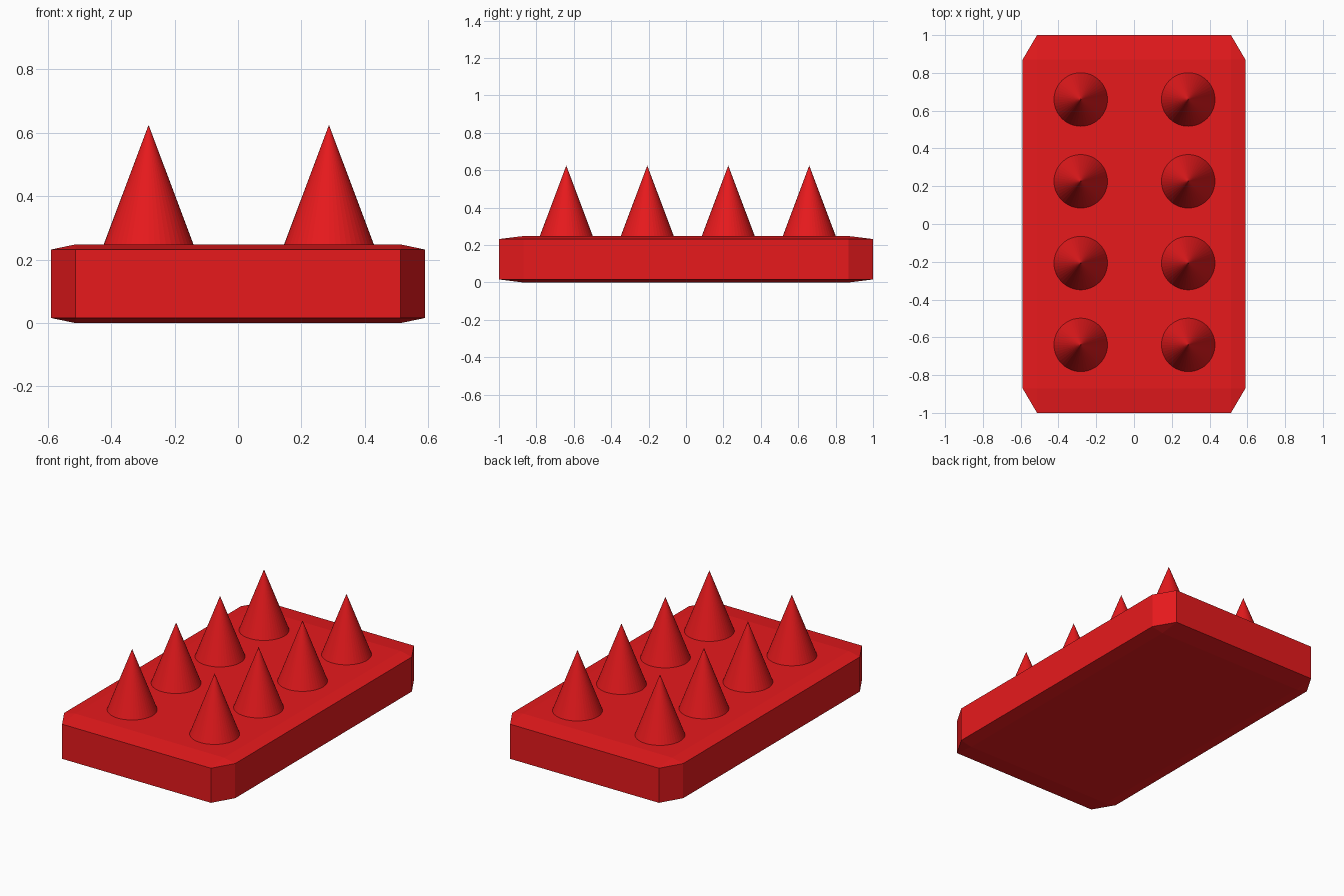
import bpy, bmesh

if "Cube" in bpy.data.objects:
    bpy.data.objects.remove(bpy.data.objects["Cube"])

red = bpy.data.materials.new("red")
red.diffuse_color = (0.8, 0.01, 0.012, 1)
red.use_nodes = True
red.node_tree.nodes["Principled BSDF"].inputs["Base Color"].default_value = red.diffuse_color


def finish(name, bm, location=(0, 0, 0)):
    mesh = bpy.data.meshes.new(name)
    bm.to_mesh(mesh)
    bm.free()
    mesh.materials.append(red)
    obj = bpy.data.objects.new(name, mesh)
    obj.location = location
    bpy.context.collection.objects.link(obj)
    return obj


# Base slab: chamfered cube, then stretched so the chamfers stretch with it
bm = bmesh.new()
bmesh.ops.create_cube(bm, size=2)
bmesh.ops.bevel(bm, geom=bm.edges[:], offset=0.13, offset_type='OFFSET',
                segments=1, profile=0.5, affect='EDGES')
bmesh.ops.scale(bm, vec=(0.59, 1.0, 0.124), verts=bm.verts)
finish("base_slab", bm, (0, 0, 0.124))

# Spikes: two columns of four cones standing on the slab
SPIKE_BASE, SPIKE_TIP = 0.247, 0.625
for col, x in enumerate((-0.282, 0.287)):
    for row in range(4):
        bm = bmesh.new()
        bmesh.ops.create_cone(bm, cap_ends=True, segments=48, radius1=0.142,
                              radius2=0, depth=SPIKE_TIP - SPIKE_BASE)
        bmesh.ops.remove_doubles(bm, verts=bm.verts, dist=1e-5)
        finish(f"spike_{col + 1}_{row + 1}", bm,
               (x, -0.64 + 0.433 * row, (SPIKE_BASE + SPIKE_TIP) / 2))
